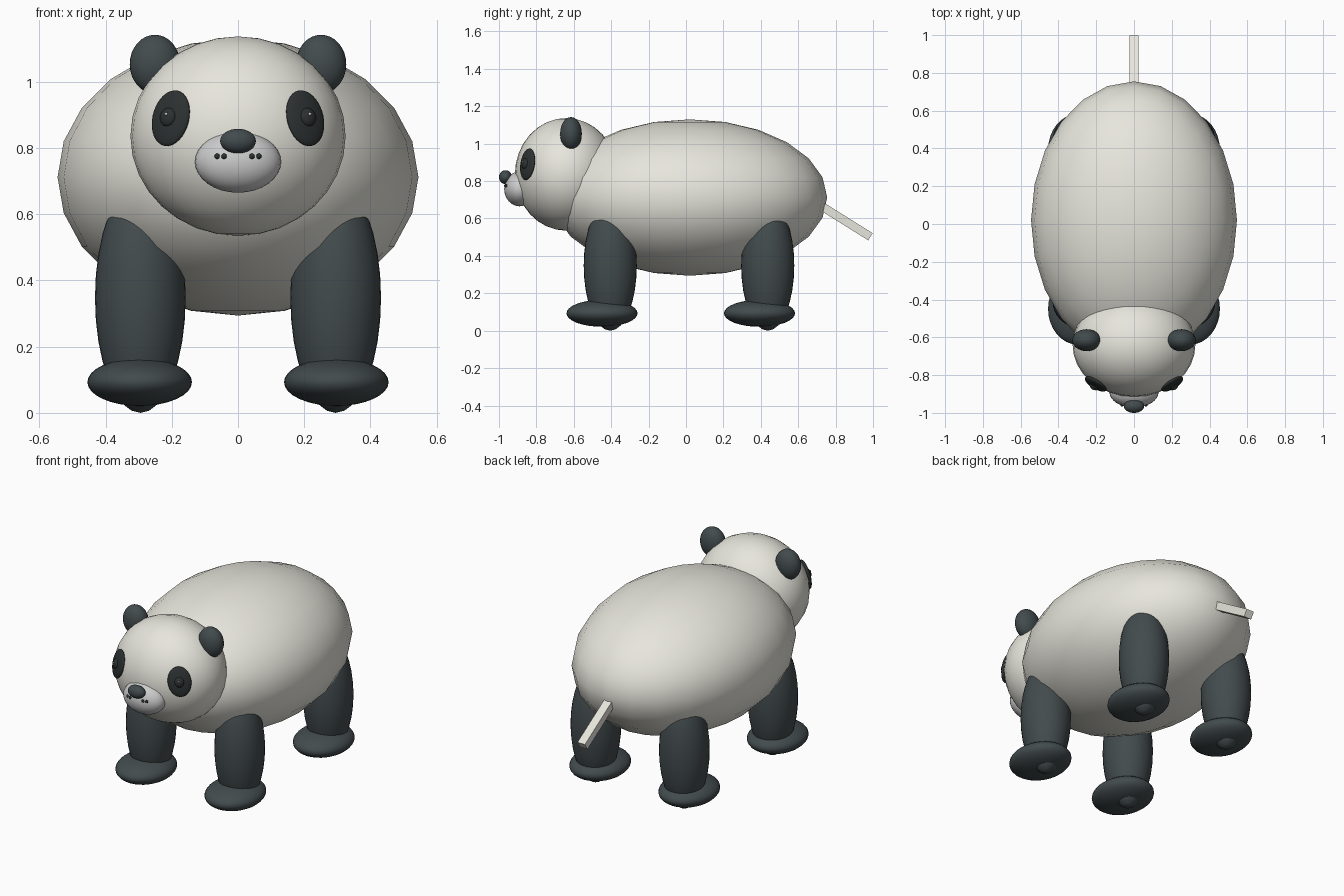
import bpy
from math import radians

if "Cube" in bpy.data.objects:
    bpy.data.objects.remove(bpy.data.objects["Cube"])


def material(name, r, g, b):
    m = bpy.data.materials.new(name)
    m.diffuse_color = (r, g, b, 1)
    m.use_nodes = True
    m.node_tree.nodes["Principled BSDF"].inputs["Base Color"].default_value = m.diffuse_color
    return m


CREAM = material("cream", 0.80, 0.79, 0.72)
DARK = material("dark_fur", 0.055, 0.07, 0.075)
BLACK = material("black", 0.025, 0.03, 0.03)
WHITE = material("white", 0.85, 0.86, 0.86)


def ellipsoid(name, loc, size, mat, rot=(0, 0, 0), seg=32, rings=16):
    bpy.ops.mesh.primitive_uv_sphere_add(segments=seg, ring_count=rings, radius=1, location=loc,
                                         rotation=[radians(a) for a in rot])
    ob = bpy.context.object
    ob.name = name
    ob.scale = size
    ob.data.materials.append(mat)
    bpy.ops.object.shade_smooth()
    return ob


def pair(name, loc, size, mat, rot=(0, 0, 0), seg=32, rings=16):
    # same part on both sides of x = 0
    for side, s in (("left", -1), ("right", 1)):
        ellipsoid(f"{name}_{side}", (s * loc[0], loc[1], loc[2]), size, mat,
                  (rot[0], s * rot[1], s * rot[2]), seg, rings)


# Body and head
ellipsoid("body", (0, 0.02, 0.712), (0.545, 0.735, 0.418), CREAM, seg=24, rings=12)
ellipsoid("head", (0, -0.64, 0.836), (0.325, 0.275, 0.301), CREAM)

# Ears
pair("ear", (0.251, -0.615, 1.053), (0.076, 0.058, 0.089), DARK)

# Eye patches, eyes and glints
tilt = (-11, -8, 34)
pair("eye_patch", (0.203, -0.847, 0.89), (0.065, 0.02, 0.086), BLACK, tilt)
pair("eye", (0.211, -0.860, 0.893), (0.027, 0.017, 0.029), BLACK, tilt, 16, 8)
pair("eye_glint", (0.217, -0.874, 0.903), (0.005, 0.005, 0.005), WHITE, seg=12, rings=6)

# Snout, nose and whisker dots
ellipsoid("snout", (0, -0.89, 0.758), (0.13, 0.082, 0.093), WHITE)
ellipsoid("nose", (0, -0.965, 0.821), (0.054, 0.035, 0.037), DARK)
pair("whisker_dot_inner", (0.042, -0.965, 0.775), (0.0085, 0.0085, 0.0085), BLACK, seg=12, rings=6)
pair("whisker_dot_outer", (0.063, -0.959, 0.775), (0.0085, 0.0085, 0.0085), BLACK, seg=12, rings=6)

# Legs and feet
for name, leg_y, foot_y in (("front", -0.405, -0.449), ("back", 0.437, 0.393)):
    pair(name + "_leg", (0.295, leg_y, 0.348), (0.137, 0.142, 0.348), DARK)
    pair(name + "_foot", (0.297, foot_y, 0.093), (0.158, 0.19, 0.072), DARK)

# Tail: a thin square bar sloping down
bpy.ops.mesh.primitive_cube_add(size=1, location=(0, 0.825, 0.603), rotation=(radians(-32), 0, 0))
tail = bpy.context.object
tail.name = "tail"
tail.scale = (0.05, 0.38, 0.045)
tail.data.materials.append(CREAM)
